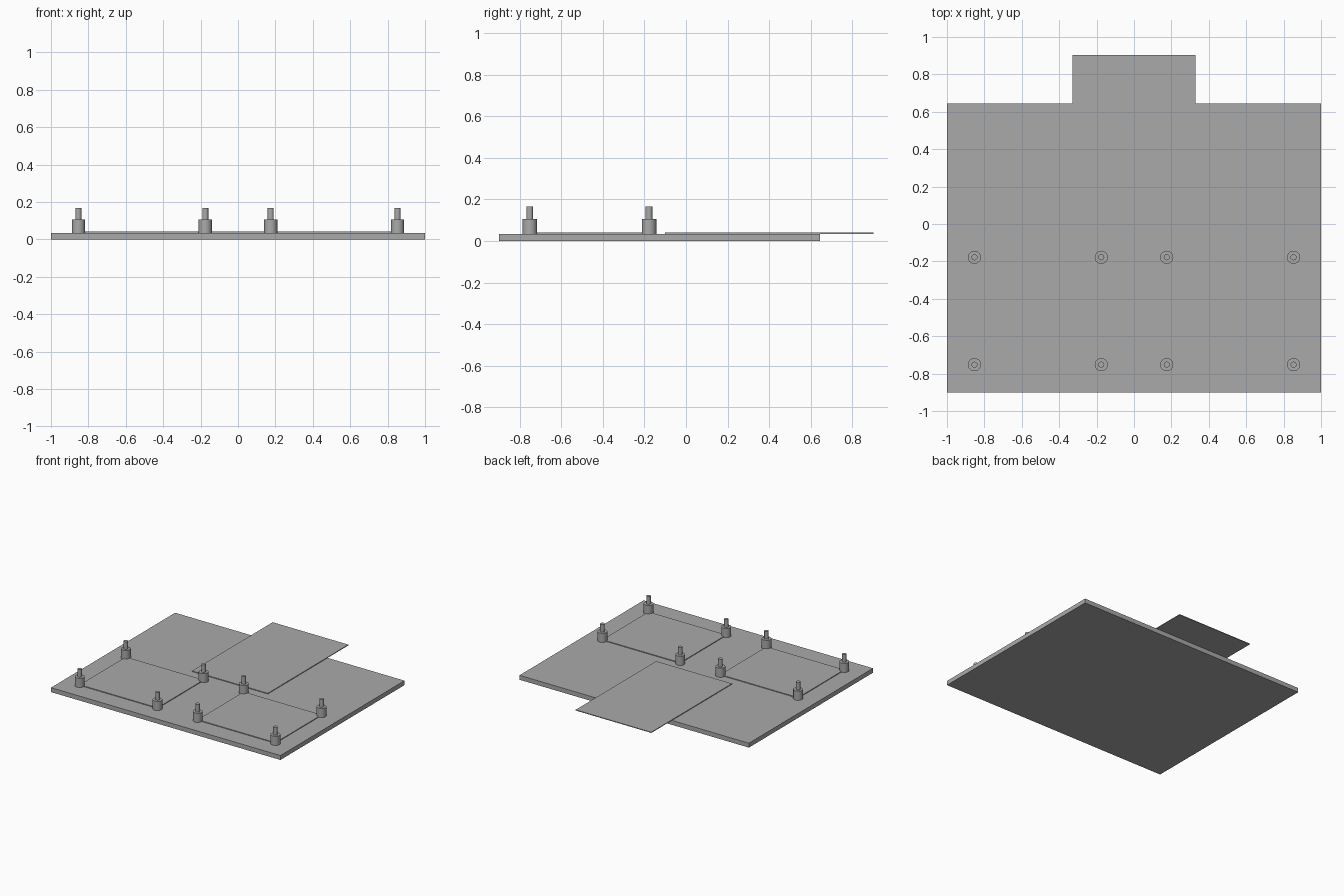
import bpy

# Remove the default cube
cube = bpy.data.objects.get("Cube")
if cube:
    bpy.data.objects.remove(cube, do_unlink=True)

grey = bpy.data.materials.new("plain grey")
grey.use_nodes = True
colour = (0.4, 0.4, 0.4, 1)
grey.diffuse_color = colour
grey.node_tree.nodes["Principled BSDF"].inputs["Base Color"].default_value = colour

BASE_TOP = 0.035
SHEET_TOP = 0.041


def slab(name, x0, x1, y0, y1, z0, z1):
    """Box given by its limits."""
    bpy.ops.mesh.primitive_cube_add(
        size=1, location=((x0 + x1) / 2, (y0 + y1) / 2, (z0 + z1) / 2))
    ob = bpy.context.object
    ob.name = name
    ob.scale = (x1 - x0, y1 - y0, z1 - z0)
    bpy.ops.object.transform_apply(location=False, rotation=False, scale=True)
    ob.data.materials.append(grey)


def cylinder(name, x, y, radius, z0, z1):
    """Upright smooth cylinder between two heights."""
    bpy.ops.mesh.primitive_cylinder_add(
        vertices=32, radius=radius, depth=z1 - z0, location=(x, y, (z0 + z1) / 2))
    ob = bpy.context.object
    ob.name = name
    ob.data.materials.append(grey)
    bpy.ops.object.shade_smooth_by_angle()


# Base plate and the thin sheet overhanging its back edge
slab("base_plate", -1, 1, -0.9, 0.645, 0, BASE_TOP)
slab("rear_sheet", -0.33, 0.33, -0.1, 0.903, BASE_TOP, SHEET_TOP)

# Two thin boards, each with a stepped standoff at every corner
INNER, OUTER = 0.175, 0.853
FRONT, BACK = -0.752, -0.178
for side, sign in (("left", 1), ("right", -1)):
    x0, x1 = sorted((sign * INNER, sign * OUTER))
    slab(side + "_board", x0, x1, FRONT, BACK, BASE_TOP, SHEET_TOP)
    for depth, y in (("front", FRONT), ("back", BACK)):
        for place, x in (("inner", INNER), ("outer", OUTER)):
            label = f"{side}_{depth}_{place}"
            cylinder(label + "_standoff", sign * x, y, 0.035, BASE_TOP, 0.107)
            cylinder(label + "_pin", sign * x, y, 0.016, 0.107, 0.167)
